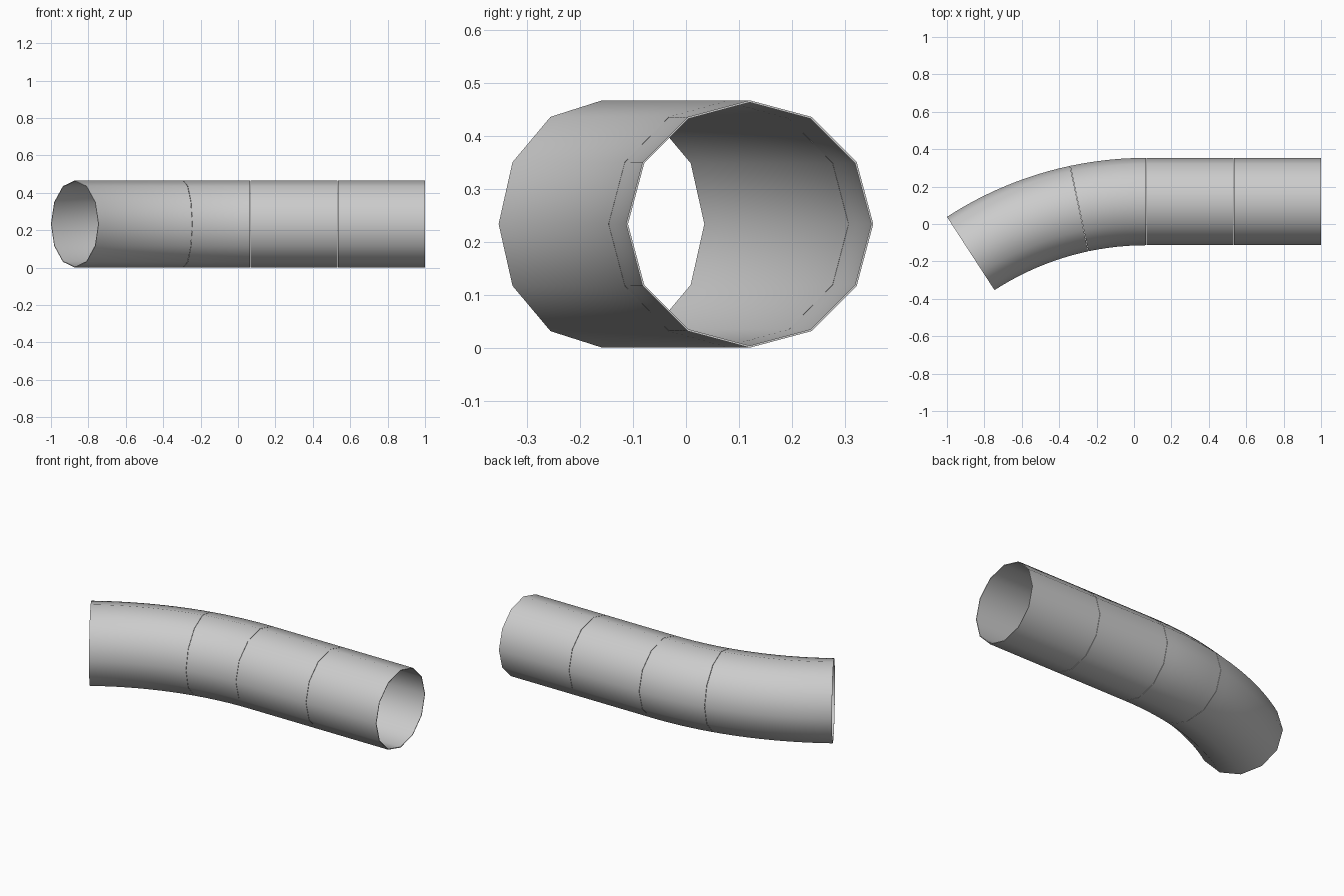
import bpy, bmesh
from math import sin, cos, pi, radians

if "Cube" in bpy.data.objects:
    bpy.data.objects.remove(bpy.data.objects["Cube"])

R_OUT, WALL, SIDES = 0.2335, 0.004, 12
CY, CZ = 0.12, 0.2335            # axis of the straight run
BEND_X, BEND_R = 0.065, 1.722    # where the bend starts, and its radius


def straight(x):
    return x, CY, 0.0


def bend(deg):
    a = radians(deg)
    return BEND_X - BEND_R * sin(a), CY - BEND_R * (1 - cos(a)), a


def tube(name, stations):
    """Thin-walled 12-sided pipe section through the given stations."""
    bm = bmesh.new()

    def ring(st, r):
        x, y, a = st
        out = []
        for i in range(SIDES):
            t = 2 * pi * i / SIDES
            u = r * sin(t)
            out.append(bm.verts.new((x - u * sin(a), y + u * cos(a), CZ + r * cos(t))))
        return out

    # outer skin one way, inner skin back, closed by the end rims
    rings = [ring(s, R_OUT) for s in stations]
    rings += [ring(s, R_OUT - WALL) for s in reversed(stations)]
    for k, a in enumerate(rings):
        b = rings[(k + 1) % len(rings)]
        for i in range(SIDES):
            j = (i + 1) % SIDES
            bm.faces.new((a[i], a[j], b[j], b[i]))
    bmesh.ops.recalc_face_normals(bm, faces=bm.faces)
    me = bpy.data.meshes.new(name)
    bm.to_mesh(me)
    bm.free()
    ob = bpy.data.objects.new(name, me)
    bpy.context.collection.objects.link(ob)
    bpy.ops.object.select_all(action='DESELECT')
    ob.select_set(True)
    bpy.context.view_layer.objects.active = ob
    bpy.ops.object.shade_smooth_by_angle(angle=radians(40))


GAP = 0.001
# two straight sections
tube("straight_pipe_end", [straight(x) for x in (1.0, 0.97, 0.56, 0.5325 + GAP)])
tube("straight_pipe_middle", [straight(x) for x in (0.5325 - GAP, 0.50, 0.10, BEND_X + GAP)])
# short and long curved sections
tube("short_bend", [bend(0.03 + 11.94 * i / 6) for i in range(7)])
tube("long_bend", [bend(12.03 + 20.97 * i / 12) for i in range(13)])
